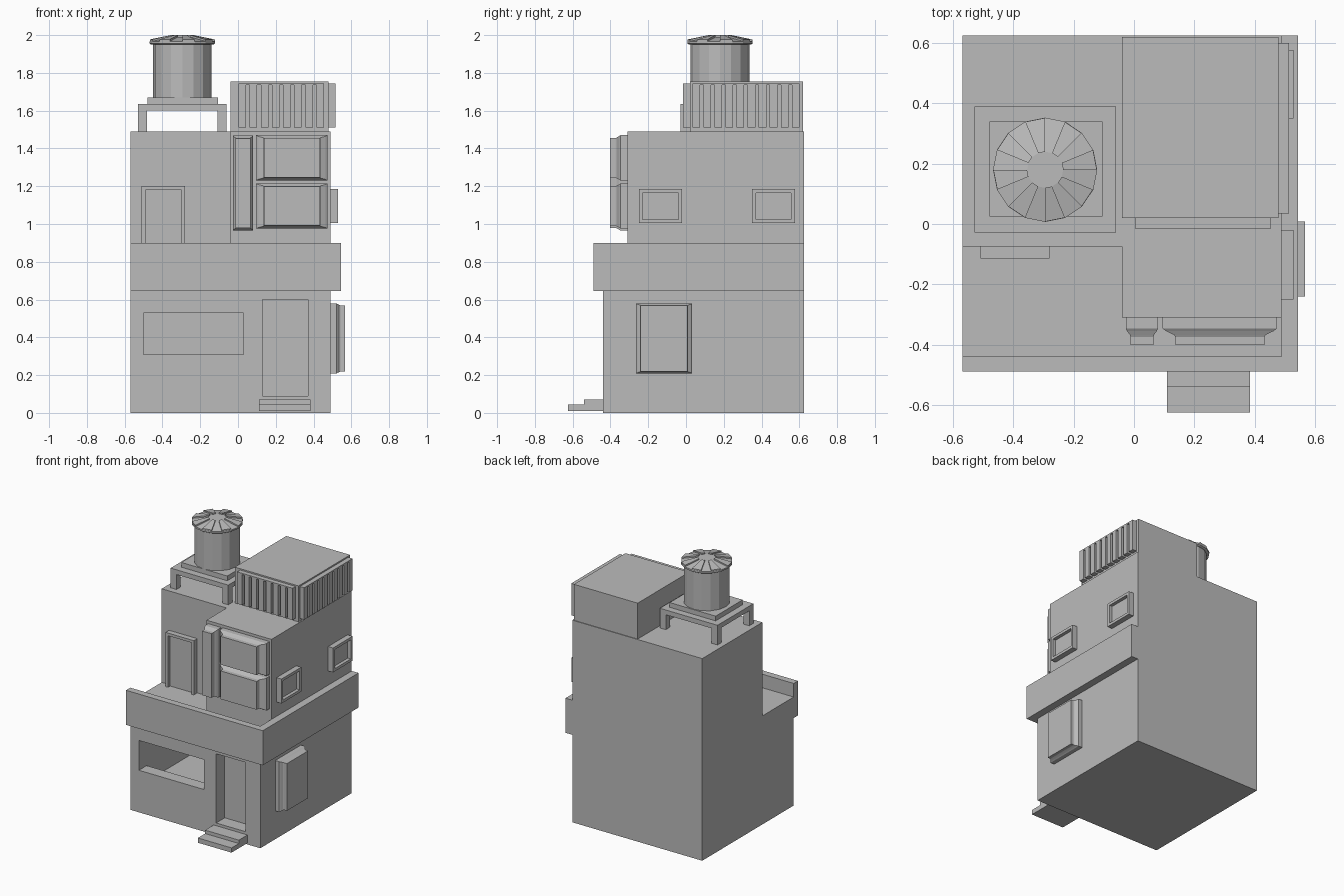
import bpy, bmesh, math
from mathutils import Vector

if "Cube" in bpy.data.objects:
    bpy.data.objects.remove(bpy.data.objects["Cube"], do_unlink=True)

GREY = (0.5, 0.5, 0.5, 1)
plaster = bpy.data.materials.new("plain_grey")
plaster.use_nodes = True
plaster.diffuse_color = GREY
plaster.node_tree.nodes["Principled BSDF"].inputs["Base Color"].default_value = GREY


def finish(name, bm):
    bmesh.ops.recalc_face_normals(bm, faces=bm.faces)
    mesh = bpy.data.meshes.new(name)
    bm.to_mesh(mesh)
    bm.free()
    mesh.materials.append(plaster)
    ob = bpy.data.objects.new(name, mesh)
    bpy.context.collection.objects.link(ob)
    return ob


def skin(name, rings):
    """Join equal-length rings of points and cap both ends."""
    bm = bmesh.new()
    loops = [[bm.verts.new(p) for p in ring] for ring in rings]
    n = len(loops[0])
    for a, b in zip(loops, loops[1:]):
        for i in range(n):
            j = (i + 1) % n
            bm.faces.new((a[i], a[j], b[j], b[i]))
    bm.faces.new(loops[0])
    bm.faces.new(loops[-1])
    return finish(name, bm)


def prism(name, outline, z0, z1):
    return skin(name, [[(x, y, z) for x, y in outline] for z in (z0, z1)])


def box(name, x, y, z):
    corners = [(x[0], y[0]), (x[1], y[0]), (x[1], y[1]), (x[0], y[1])]
    return prism(name, corners, *z)


def cut(ob, *cutters):
    for c in cutters:
        c.hide_render = True
        mod = ob.modifiers.new("cut", "BOOLEAN")
        mod.operation, mod.solver, mod.object = "DIFFERENCE", "EXACT", c
    bpy.context.view_layer.update()
    mesh = bpy.data.meshes.new_from_object(
        ob.evaluated_get(bpy.context.evaluated_depsgraph_get()))
    ob.modifiers.clear()
    ob.data = mesh
    for c in cutters:
        bpy.data.objects.remove(c, do_unlink=True)


def wall_piece(name, side, wall, u, v, profile):
    """Rectangular moulding on a wall; profile rows are (inset u, inset v, depth)."""
    rings = []
    for iu, iv, d in profile:
        a, b, c, e = u[0] + iu, u[1] - iu, v[0] + iv, v[1] - iv
        flat = [(a, c), (b, c), (b, e), (a, e)]
        if side == "front":
            rings.append([(p, wall - d, q) for p, q in flat])
        else:
            rings.append([(wall + d, p, q) for p, q in flat])
    return skin(name, rings)


# Ground floor with a hollow room, a serving window and a door recess
ground = box("ground_floor", (-0.57, 0.49), (-0.44, 0.625), (0, 0.645))
cut(ground,
    box("room_cutter", (-0.505, 0.08), (-0.35, 0.5), (0.19, 0.6)),
    box("window_cutter", (-0.5, 0.03), (-0.6, -0.3), (0.31, 0.53)),
    box("door_cutter", (0.13, 0.37), (-0.6, -0.34), (0.09, 0.6)))

# Entrance steps
box("lower_step", (0.11, 0.385), (-0.625, -0.44), (0.01, 0.045))
box("upper_step", (0.11, 0.385), (-0.54, -0.44), (0.045, 0.07))

# Balcony band with a sunken terrace, open to its right side
band = box("balcony_band", (-0.57, 0.545), (-0.49, 0.625), (0.645, 0.9))
cut(band, box("terrace_cutter", (-1, 0.49), (-0.44, 1), (0.8, 1.2)))

# Upper floor with the projecting bay
prism("upper_floor", [(-0.57, -0.075), (-0.04, -0.075), (-0.04, -0.31),
                      (0.49, -0.31), (0.49, 0.625), (-0.57, 0.625)], 0.8, 1.49)

# Framed openings
FRAME = [(0, 0, 0), (0, 0, 0.04), (0.02, 0.02, 0.04), (0.02, 0.02, 0.015)]
wall_piece("terrace_door", "front", -0.075, (-0.51, -0.28), (0.78, 1.2), FRAME)
for i, u in enumerate([(-0.25, -0.02), (0.35, 0.577)]):
    wall_piece(f"small_side_window_{i}", "right", 0.49, u, (1.005, 1.185), FRAME)


# Stepped, moulded bay windows
def moulding(iu, iv, depth):
    return [(0, 0, 0), (0, 0, depth * 0.4), (iu * 0.3, iv * 0.4, depth * 0.5),
            (iu * 0.9, iv * 0.8, depth * 0.63), (iu, iv, depth * 0.7), (iu, iv, depth)]


for i, v in enumerate([(0.975, 1.215), (1.23, 1.47)]):
    wall_piece(f"bay_window_{i}", "front", -0.31, (0.095, 0.475), v,
               moulding(0.042, 0.016, 0.092))
wall_piece("tall_narrow_window", "front", -0.31, (-0.027, 0.08), (0.965, 1.468),
           moulding(0.015, 0.015, 0.092))
wall_piece("ground_side_window", "right", 0.49, (-0.265, 0.033), (0.208, 0.58),
           moulding(0.025, 0.012, 0.077))

# Roof room with slatted screens
box("roof_room", (-0.04, 0.48), (0.02, 0.62), (1.49, 1.755))
SLAT = 0.04


def slats(name, count, start, end, make):
    pitch = (end - start - SLAT) / (count - 1)
    for i in range(count):
        a = start + i * pitch
        make(f"{name}_{i}", (a, a + SLAT), (1.51, 1.735))
    make(f"{name}_rail", (start, end), (1.735, 1.745))


slats("front_slat", 8, 0.003, 0.455, lambda n, u, z: box(n, u, (-0.015, 0.02), z))
slats("side_slat", 10, 0.035, 0.6, lambda n, u, z: box(n, (0.48, 0.515), u, z))

# Water tank stand
box("stand_slab", (-0.53, -0.06), (-0.028, 0.39), (1.6, 1.635))
box("stand_plinth", (-0.48, -0.105), (0.025, 0.34), (1.635, 1.67))
for i, x in enumerate((-0.53, -0.108)):
    for j, y in enumerate((-0.028, 0.342)):
        box(f"stand_leg_{i}{j}", (x, x + 0.048), (y, y + 0.048), (1.49, 1.6))

# Water tank with a ribbed conical lid
SIDES = 16
CENTRE = Vector((-0.295, 0.18, 0))


def polar(r, k, z):
    a = math.tau * k / SIDES
    return CENTRE + Vector((r * math.cos(a), r * math.sin(a), z))


def lathe(name, profile):
    return skin(name, [[polar(r, k, z) for k in range(SIDES)] for r, z in profile])


lathe("tank_body", [(0.155, 1.67), (0.155, 1.955)])
lathe("tank_lid", [(0.165, 1.95), (0.173, 1.955), (0.173, 1.967), (0.06, 1.99)])
for k in range(0, SIDES, 2):
    ends = [(0.06, 1.985, 2.0), (0.172, 1.96, 1.977)]
    skin(f"lid_rib_{k}", [[polar(r, k, lo), polar(r, k + 1, lo),
                           polar(r, k + 1, hi), polar(r, k, hi)] for r, lo, hi in ends])
